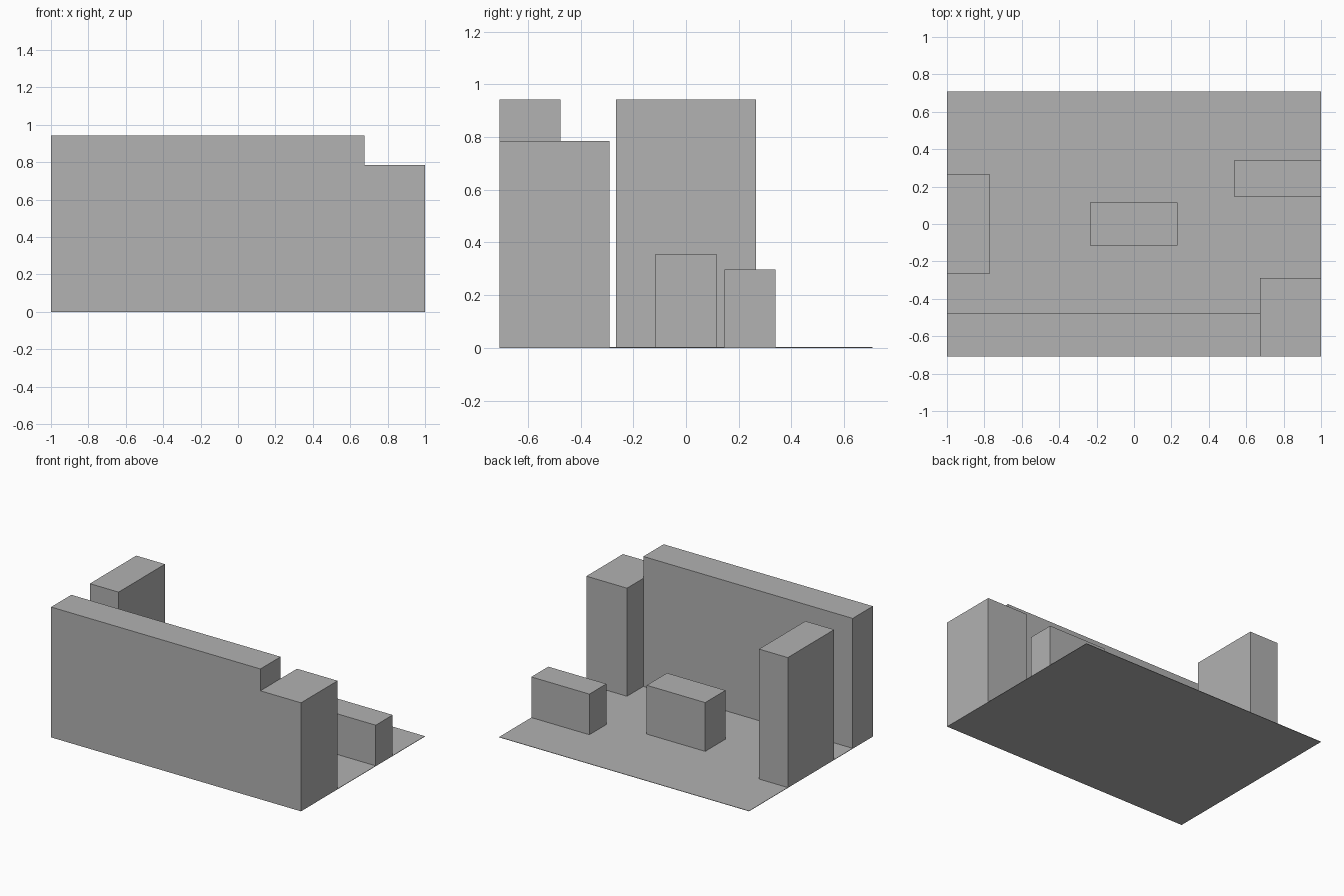
import bpy

default = bpy.data.objects.get("Cube")
if default:
    bpy.data.objects.remove(default, do_unlink=True)

grey = bpy.data.materials.new("plain grey")
grey.use_nodes = True
colour = (0.445, 0.445, 0.445, 1)
grey.diffuse_color = colour
grey.node_tree.nodes["Principled BSDF"].inputs["Base Color"].default_value = colour


def block(name, x, y, z):
    """Flat-faced box spanning the given (low, high) ranges."""
    bpy.ops.mesh.primitive_cube_add(size=1)
    ob = bpy.context.object
    ob.name = name
    ob.location = [(a + b) / 2 for a, b in (x, y, z)]
    ob.scale = [b - a for a, b in (x, y, z)]
    bpy.ops.object.transform_apply(location=False, rotation=False, scale=True)
    ob.data.materials.append(grey)
    return ob


# Floor sheet
FLOOR = 0.003
block("floor", (-1, 1), (-0.708, 0.708), (0, FLOOR))

# Tall units along the front and right edges
block("long_cabinet", (-1, 0.675), (-0.708, -0.477), (FLOOR, 0.943))
block("corner_cabinet", (0.675, 1), (-0.708, -0.29), (FLOOR, 0.785))
block("side_cabinet", (-1, -0.77), (-0.265, 0.265), (FLOOR, 0.943))

# Low units
block("centre_island", (-0.235, 0.233), (-0.116, 0.116), (FLOOR, 0.356))
block("low_bench", (0.535, 1), (0.146, 0.34), (FLOOR, 0.297))
